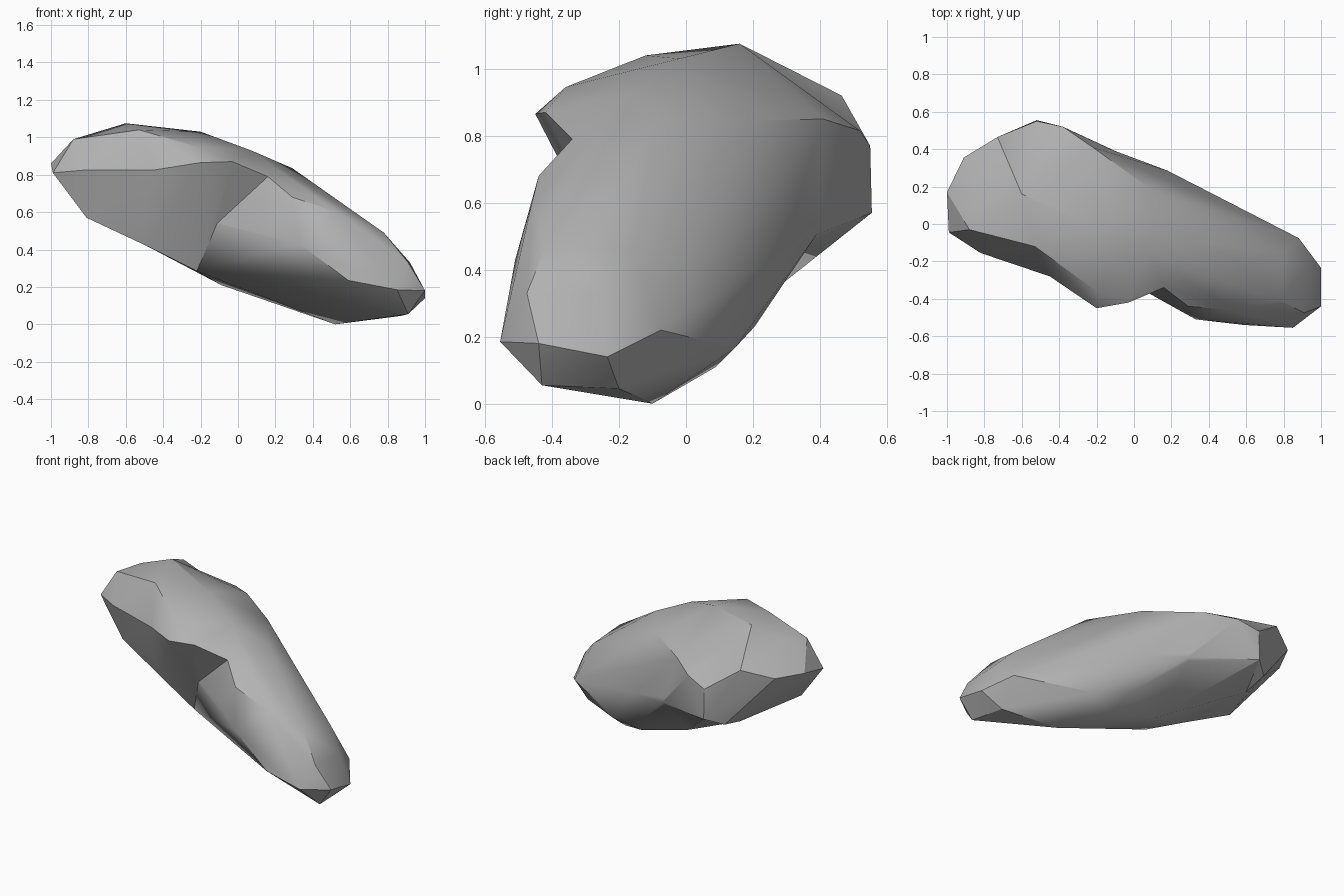
import bpy
import bmesh
import math

default = bpy.data.objects.get("Cube")
if default:
    bpy.data.objects.remove(default, do_unlink=True)

# One stone colour
stone = bpy.data.materials.new("grey_stone")
stone.use_nodes = True
grey = (.45, .45, .45, 1)
stone.diffuse_color = grey
stone.node_tree.nodes["Principled BSDF"].inputs["Base Color"].default_value = grey

# Corners where the head meets the shoulder
neck = [(-.6, .16, 1.075), (-.53, -.12, 1.04), (-.45, -.28, .825),
        (-.54, -.14, .54), (-.49, -.12, .42), (-.62, .31, .49),
        (-.52, .555, .57), (-.52, .55, .77)]

# Corners where the shoulder meets the tail
waist = [(.16, -.34, .79), (.07, -.16, .93), (.09, .185, .845),
         (-.22, .41, .85), (-.22, .435, .575), (-.1, .39, .505),
         (-.09, .1, .21), (-.22, -.15, .285), (-.15, -.24, .545)]

# Blunt end of the boulder
head = [(-1, .17, .86), (-.99, -.045, .81), (-.88, -.03, .99),
        (-.8, .12, 1.01), (-.91, .355, .87), (-.73, .465, .92),
        (-.82, -.155, .825), (-.81, -.07, .57), (-.62, .475, .53)]

# Overhanging front lip and rounded back
shoulder = [(-.2, -.02, 1.03), (-.2, -.36, .945), (-.2, -.45, .865),
            (-.03, -.42, .87), (-.38, .52, .815), (-.4, .47, .53)]

# Tapering end, front face
tail_front = [(.15, -.41, .53), (.33, -.51, .43), (.59, -.54, .235),
              (.85, -.555, .185), (.29, -.44, .68), (.53, -.46, .6),
              (.78, -.41, .49), (.91, -.475, .33), (1, -.44, .18)]

# Tapering end, ridge and back
tail_back = [(.29, -.095, .835), (.51, -.17, .675), (.8, -.16, .455),
             (.92, -.24, .33), (1, -.235, .14), (.88, -.075, .22),
             (.55, .02, .44), (.35, .155, .45), (.18, .285, .455)]

# Tapering end, underside
tail_base = [(.91, -.43, .055), (.87, -.2, .045), (.52, -.1, 0),
             (.44, .145, .165), (.2, .205, .23), (.27, .09, .11),
             (.13, -.22, .23), (.59, -.34, .11)]


def faceted_lump(name, corners):
    """Wrap a set of corners in a faceted convex skin."""
    bm = bmesh.new()
    for corner in corners:
        bm.verts.new(corner)
    hull = bmesh.ops.convex_hull(bm, input=bm.verts[:])
    unused = {v for v in hull["geom_interior"] + hull["geom_unused"]
              if isinstance(v, bmesh.types.BMVert)}
    bmesh.ops.delete(bm, geom=list(unused), context='VERTS')
    bmesh.ops.recalc_face_normals(bm, faces=bm.faces[:])
    mesh = bpy.data.meshes.new(name)
    bm.to_mesh(mesh)
    bm.free()
    mesh.materials.append(stone)
    lump = bpy.data.objects.new(name, mesh)
    bpy.context.collection.objects.link(lump)
    return lump


boulder = faceted_lump("boulder", neck + shoulder + waist)
lumps = [faceted_lump("boulder_head", head + neck),
         faceted_lump("boulder_tail", waist + tail_front + tail_back + tail_base)]

# Fuse the lumps into one continuous skin
bpy.ops.object.select_all(action='DESELECT')
bpy.context.view_layer.objects.active = boulder
boulder.select_set(True)
for lump in lumps:
    fuse = boulder.modifiers.new("fuse", 'BOOLEAN')
    fuse.operation = 'UNION'
    fuse.solver = 'EXACT'
    fuse.object = lump
    bpy.ops.object.modifier_apply(modifier=fuse.name)
    bpy.data.objects.remove(lump, do_unlink=True)

# Soften shallow facets, keep the strong ridges crisp
bpy.ops.object.shade_smooth_by_angle(angle=math.radians(30))
